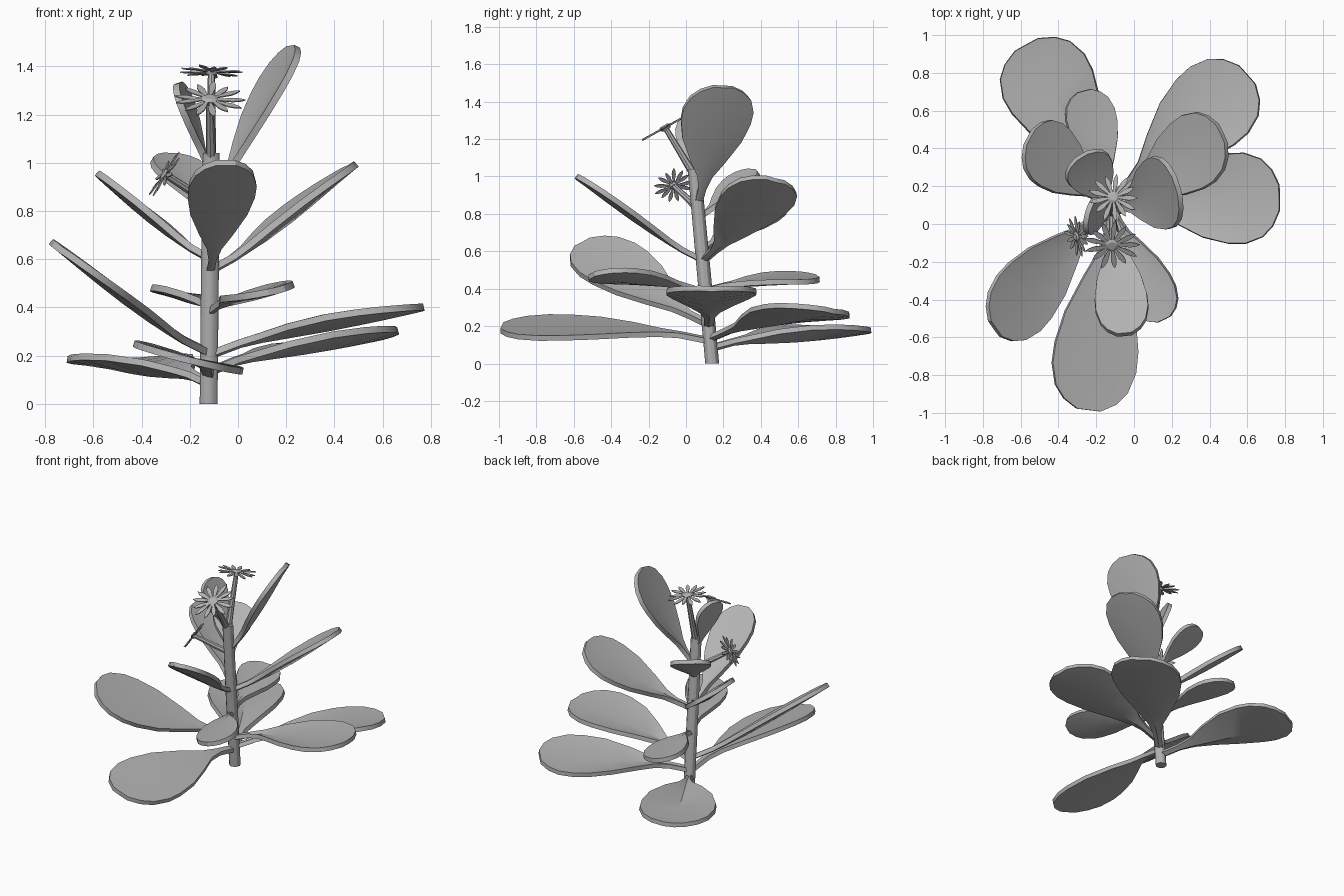
import bpy, bmesh, math
from mathutils import Vector, Matrix

if "Cube" in bpy.data.objects:
    bpy.data.objects.remove(bpy.data.objects["Cube"])

grey = bpy.data.materials.new("plain_grey")
grey.diffuse_color = (0.45, 0.45, 0.45, 1)
grey.use_nodes = True
grey.node_tree.nodes["Principled BSDF"].inputs["Base Color"].default_value = grey.diffuse_color


def finish(name, bm, thickness=0.0):
    bmesh.ops.recalc_face_normals(bm, faces=bm.faces)
    me = bpy.data.meshes.new(name)
    bm.to_mesh(me)
    bm.free()
    ob = bpy.data.objects.new(name, me)
    bpy.context.collection.objects.link(ob)
    me.materials.append(grey)
    for o in bpy.context.selected_objects:
        o.select_set(False)
    bpy.context.view_layer.objects.active = ob
    ob.select_set(True)
    if thickness:
        mod = ob.modifiers.new("thickness", 'SOLIDIFY')
        mod.thickness = thickness
        mod.offset = 0
        bpy.ops.object.modifier_apply(modifier=mod.name)
    bpy.ops.object.shade_smooth_by_angle(angle=math.radians(30))


def stem_at(z):
    """Centre of the forward-leaning stem at height z."""
    return Vector((-.122 + .01 * z, .14 - .092 * z, z))


def tube(name, pts, radii, sides, flat=False):
    """Capped tube along a path; flat keeps the rings horizontal."""
    bm = bmesh.new()
    rings = []
    for i, p in enumerate(pts):
        d = pts[min(i + 1, len(pts) - 1)] - pts[max(i - 1, 0)]
        q = Matrix.Identity(3) if flat else d.to_track_quat('Z', 'Y').to_matrix()
        rings.append([bm.verts.new(p + q @ Matrix.Rotation(math.tau * k / sides, 3, 'Z')
                                   @ Vector((radii[i], 0, 0))) for k in range(sides)])
    for a, b in zip(rings, rings[1:]):
        for k in range(sides):
            bm.faces.new((a[k], a[(k + 1) % sides], b[(k + 1) % sides], b[k]))
    bm.faces.new(rings[0])
    bm.faces.new(rings[-1])
    finish(name, bm)


# fraction of length, fraction of half width
OUTLINE = [(0, .09), (.15, .1), (.25, .2), (.38, .5), (.55, .84),
           (.7, .99), (.8, 1), (.9, .86), (.96, .62), (1, .28)]


def leaf(name, z, tip, width, facing, facing_y=0, cup=0.18):
    """Spoon-shaped leaf folded along its midrib; facing tilts it sideways."""
    base, tip = stem_at(z), Vector(tip)
    axis = tip - base
    side = axis.cross(Vector((facing, facing_y, 1))).normalized()
    up = side.cross(axis).normalized()
    arch = -0.02 if axis.z > 0.22 else 0.025   # rising leaves sag, low ones arch
    bm = bmesh.new()
    rows = []
    for t, w in OUTLINE:
        h = w * width / 2
        mid = base + axis * t + up * (arch * axis.length * math.sin(math.pi * t ** 0.6))
        lift = up * (h * cup * (1.6 - 1.4 * t))
        rows.append([bm.verts.new(mid - side * h + lift), bm.verts.new(mid - lift * 0.5),
                     bm.verts.new(mid + side * h + lift)])
    for a, b in zip(rows, rows[1:]):
        for k in (0, 1):
            bm.faces.new((a[k], a[k + 1], b[k + 1], b[k]))
    finish(name, bm, 0.028)


def flower(name, root_z, centre, normal, radius, petals=13):
    """Stalk, star of slim pointed petals and a small domed disc."""
    c = Vector(centre)
    rot = Vector(normal).to_track_quat('Z', 'Y').to_matrix()
    n = rot @ Vector((0, 0, 1))
    root = stem_at(root_z)
    tube(name + "_stalk", [root, root.lerp(c, 0.5), c], [.022, .018, .015], 8)
    tube(name + "_disc", [c - n * 0.012, c + n * 0.008, c + n * 0.016],
         [radius * 0.16, radius * 0.24, radius * 0.15], 10)
    bm = bmesh.new()
    half = [(0.1, .03), (0.65, .1), (0.85, .07)]
    shape = [(x, -y) for x, y in half] + [(1, 0)] + half[::-1]
    for i in range(petals):
        r = radius * (1 - 0.05 * (i % 3))
        q = rot @ Matrix.Rotation(math.tau * i / petals, 3, 'Z')
        bm.faces.new([bm.verts.new(c + q @ Vector((r * x, radius * y, .006 * (i % 2))))
                      for x, y in shape])
    finish(name + "_petals", bm, 0.005)


# main stem
tube("stem", [stem_at(0), stem_at(0.52), stem_at(1.04)], [.037, .037, .035], 12, flat=True)

# low, spreading leaves
leaf("low_back_left_leaf", .08, (-.57, .95, .17), .49, 0, cup=.26)
leaf("low_back_right_leaf", .13, (.6, .79, .28), .47, -.2)
leaf("low_right_leaf", .2, (.77, .14, .4), .48, -.12)
leaf("low_front_leaf", .12, (-.24, -.985, .19), .46, .26, cup=.06)
leaf("low_front_left_leaf", .21, (-.735, -.555, .64), .4, .73, cup=.1)

# middle leaves
leaf("mid_front_right_leaf", .38, (.16, -.505, .47), .27, -.25)
leaf("mid_back_leaf", .39, (-.265, .705, .455), .27, .18)
leaf("mid_left_leaf", .6, (-.555, .46, .93), .36, .78, cup=.12)
leaf("mid_right_leaf", .55, (.465, .48, .98), .4, -.85, -.15)
leaf("mid_front_leaf", .55, (-.05, -.585, 1), .28, 0, cup=.12)

# steep upper leaves
leaf("upper_back_leaf", .78, (-.28, .36, 1.03), .26, .3, -.4)
leaf("upper_right_leaf", .85, (.23, .2, 1.48), .39, -2.1, -.6, cup=.12)
leaf("upper_left_leaf", .97, (-.25, .04, 1.33), .2, 2.3, -.6, cup=.1)

# flowers
flower("top_flower", 1, (-.11, .14, 1.375), (.05, .18, 1), .135)
flower("front_flower", 1, (-.118, -.11, 1.26), (0, -.47, .85), .15)
flower("side_flower", .83, (-.3, -.065, .95), (-.82, -.2, .55), .11)
